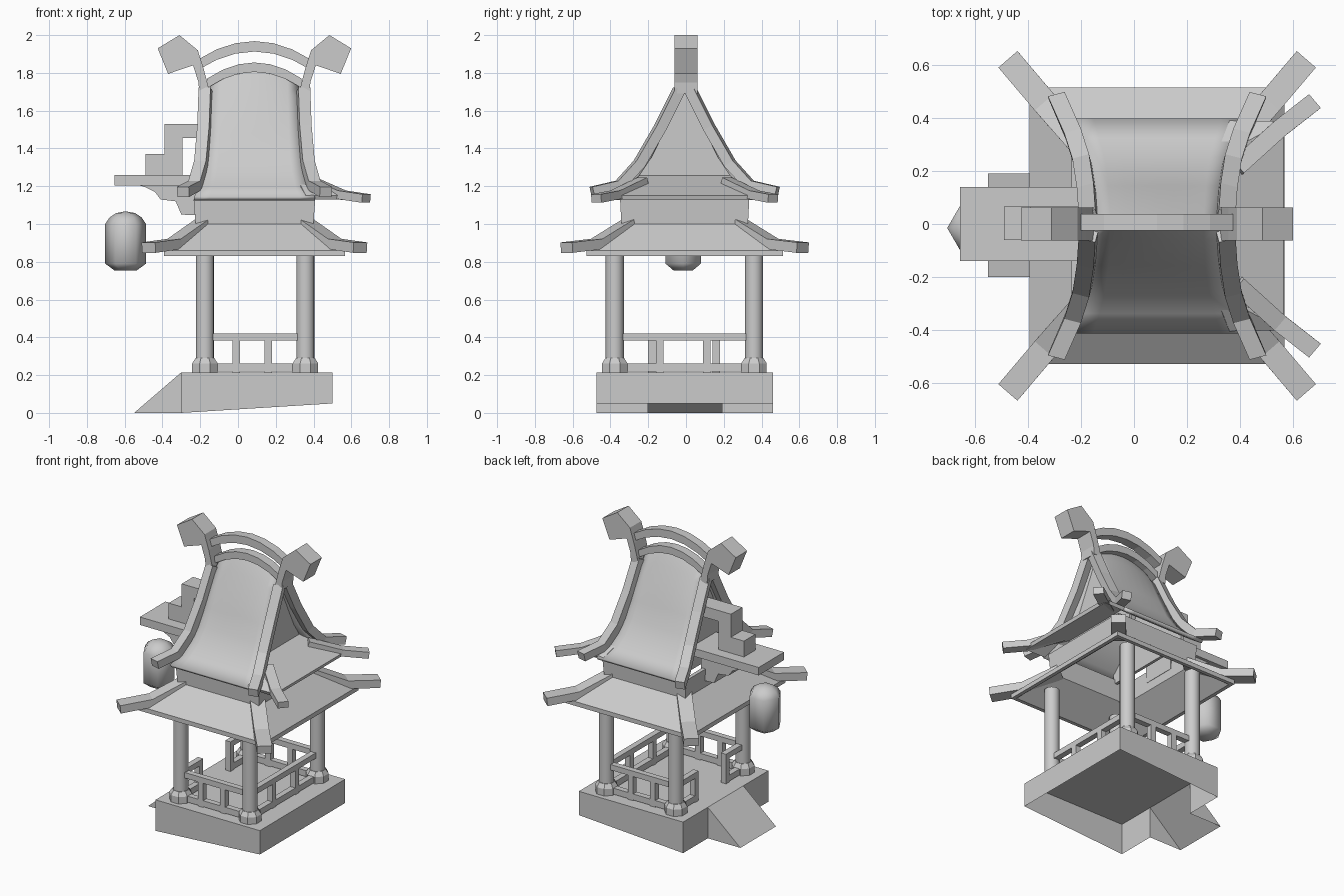
import bpy, bmesh, math
from mathutils import Vector

if "Cube" in bpy.data.objects:
    bpy.data.objects.remove(bpy.data.objects["Cube"])

CX, CY = 0.087, -0.007          # centre of the pavilion itself
SIGNS = (-1, 1)

stone = bpy.data.materials.new("plain_grey")
stone.use_nodes = True
stone.diffuse_color = (0.6, 0.6, 0.6, 1)
stone.node_tree.nodes["Principled BSDF"].inputs["Base Color"].default_value = (0.6, 0.6, 0.6, 1)


def add(name, verts, faces, smooth=False):
    mesh = bpy.data.meshes.new(name)
    mesh.from_pydata([tuple(v) for v in verts], [], faces)
    bm = bmesh.new()
    bm.from_mesh(mesh)
    bmesh.ops.recalc_face_normals(bm, faces=bm.faces)
    bm.to_mesh(mesh)
    bm.free()
    mesh.materials.append(stone)
    obj = bpy.data.objects.new(name, mesh)
    bpy.context.scene.collection.objects.link(obj)
    if smooth:
        bpy.ops.object.select_all(action='DESELECT')
        obj.select_set(True)
        bpy.context.view_layer.objects.active = obj
        bpy.ops.object.shade_smooth_by_angle(angle=math.radians(65))
    return obj


def loft(name, rings, closed=False, smooth=False):
    """Skin equal-sized rings; cap the ends unless the loft is closed."""
    n, m = len(rings[0]), len(rings)
    faces = []
    for i in range(m if closed else m - 1):
        a, b = i * n, (i + 1) % m * n
        faces += [(a + j, a + (j + 1) % n, b + (j + 1) % n, b + j) for j in range(n)]
    if not closed:
        faces += [tuple(range(n))[::-1], tuple(range((m - 1) * n, m * n))]
    return add(name, [v for r in rings for v in r], faces, smooth)


def box(name, x0, x1, y0, y1, z0, z1):
    ring = lambda z: [(x0, y0, z), (x1, y0, z), (x1, y1, z), (x0, y1, z)]
    return loft(name, [ring(z0), ring(z1)])


def turned(name, x, y, profile, sides, smooth=False, turn=0.0):
    rings = [[(x + r * math.cos(2 * math.pi * (k + turn) / sides),
               y + r * math.sin(2 * math.pi * (k + turn) / sides), z)
              for k in range(sides)] for r, z in profile]
    return loft(name, rings, smooth=smooth)


def extrude_y(name, outline, y0, y1):
    return loft(name, [[(x, y, z) for x, z in outline] for y in (y0, y1)])


def beam(name, path, w, h):
    """Rectangular bar along a path, kept level from side to side."""
    pts = [Vector(p) for p in path]
    run = pts[-1] - pts[0]
    side = Vector((-run.y, run.x, 0)).normalized()
    rings = []
    for i, p in enumerate(pts):
        t = (pts[min(i + 1, len(pts) - 1)] - pts[max(i - 1, 0)]).normalized()
        up = t.cross(side).normalized()
        rings.append([p + side * a * w / 2 + up * b * h / 2
                      for a, b in ((-1, -1), (1, -1), (1, 1), (-1, 1))])
    return loft(name, rings)


def corner(path, sx, sy):
    return [(CX + sx * x, CY + sy * y, z) for x, y, z in path]


# Plinth, open below, with a ramp at the entrance side
L, R, F, B, TOP = -0.3, 0.5, -0.475, 0.46, 0.215
RF, RB = -0.2, 0.19
add("plinth",
    [(L, F, TOP), (R, F, TOP), (R, B, TOP), (L, B, TOP),
     (L, F, 0), (R, F, 0.05), (R, B, 0.05), (L, B, 0),
     (L, RF, TOP), (L, RB, TOP), (L, RF, 0), (L, RB, 0)],
    [(0, 1, 2, 3, 9, 8), (0, 4, 5, 1), (1, 5, 6, 2), (2, 6, 7, 3),
     (0, 8, 10, 4), (9, 3, 7, 11)])
add("ramp",
    [(-0.55, RF, 0), (-0.55, RB, 0), (L, RF, TOP), (L, RB, TOP), (L, RF, 0), (L, RB, 0)],
    [(0, 2, 3, 1), (0, 4, 2), (1, 3, 5)])

# Columns with eight-sided feet
COL_X, COL_Y = (-0.175, 0.357), (-0.377, 0.36)
for x in COL_X:
    for y in COL_Y:
        turned("column", x, y, [(0.048, TOP), (0.048, 0.9)], 16, smooth=True)
        turned("column_foot", x, y, [(0.073, TOP), (0.073, 0.262), (0.054, 0.29)], 8, turn=0.5)

# Railings: three full sides, and two short pieces beside the entrance
T = 0.02
RAILS = ((0.22, 0.262), (0.382, 0.42))
for y in COL_Y:
    for z0, z1 in RAILS:
        box("rail", COL_X[0], COL_X[1], y - T, y + T, z0, z1)
    for x in (-0.01, 0.16):
        box("rail_post", x - T, x + T, y - T, y + T, TOP, 0.39)
x = COL_X[1]
for z0, z1 in RAILS:
    box("rail", x - T, x + T, COL_Y[0], COL_Y[1], z0, z1)
for y in (-0.14, 0.11):
    box("rail_post", x - T, x + T, y - T, y + T, TOP, 0.39)
x = COL_X[0]
for y0, y1 in ((COL_Y[0], -0.16), (0.14, COL_Y[1])):
    for z0, z1 in RAILS:
        box("entrance_rail", x - T, x + T, y0, y1, z0, z1)
for y in (-0.18, 0.16):
    box("entrance_post", x - T, x + T, y - T, y + T, TOP, 0.42)

# Lower roof skirt and the wall band above it, as one hollow shell
shell = [(0.48, 0.52, 0.83), (0.48, 0.52, 0.86), (0.312, 0.335, 1.0), (0.322, 0.342, 1.13),
         (0.295, 0.315, 1.13), (0.285, 0.31, 0.98), (0.455, 0.495, 0.83)]
loft("lower_roof", [[(CX + a * hx, CY + b * hy, z)
                     for a, b in ((-1, -1), (1, -1), (1, 1), (-1, 1))]
                    for hx, hy, z in shell], closed=True)
for sx in SIGNS:
    for sy in SIGNS:
        beam("lower_hip_beam", corner([(0.27, 0.29, 1.0), (0.42, 0.46, 0.895),
                                       (0.56, 0.625, 0.875)], sx, sy), 0.095, 0.055)

# Main roof sheet: sweeping profile of (y, z, half width), arched along the ridge
half = [(0.05, 1.66, 0.235), (0.15, 1.46, 0.243), (0.2, 1.36, 0.252), (0.26, 1.27, 0.265),
        (0.33, 1.195, 0.29), (0.405, 1.145, 0.32)]
profile = [(-y, z, w) for y, z, w in reversed(half)] + [(0, 1.73, 0.235)] + half
SEG = 8
verts, faces = [], []
for y, z, w in profile:
    lift = 0.075 * max(0, (z - 1.36) / 0.37)
    for k in range(SEG + 1):
        t = 2 * k / SEG - 1
        verts.append((CX + w * t, CY + y, z + lift * (1 - t * t)))
for i in range(len(profile) - 1):
    for k in range(SEG):
        a = i * (SEG + 1) + k
        faces.append((a, a + 1, a + SEG + 2, a + SEG + 1))
roof = add("main_roof", verts, faces, smooth=True)
if sum(p.normal.z for p in roof.data.polygons) < 0:
    roof.data.flip_normals()
thick = roof.modifiers.new("thickness", 'SOLIDIFY')
thick.thickness = 0.025
thick.offset = -1

# Gable ends
gable = [(y, z - 0.015) for y, z, w in profile if abs(y) < 0.35]
for sx in SIGNS:
    loft("gable", [[(CX + sx * gx, CY + y, z) for y, z in gable + [(0.33, 1.1), (-0.33, 1.1)]]
                   for gx in (0.2, 0.22)])

# Edge beams down the roof, and the flared horns at the ridge ends
edge = [(0.258, 0.03, 1.71), (0.265, 0.13, 1.51), (0.282, 0.24, 1.32),
        (0.315, 0.345, 1.205), (0.378, 0.49, 1.17)]
horn = [(0.512, 1.93), (0.397, 2.0), (0.3, 1.92), (0.268, 1.82), (0.235, 1.69),
        (0.292, 1.69), (0.296, 1.75), (0.325, 1.84), (0.457, 1.795)]
for sx in SIGNS:
    for sy in SIGNS:
        beam("roof_edge_beam", corner(edge, sx, sy), 0.065, 0.055)
    extrude_y("ridge_horn", [(CX + sx * x, z) for x, z in horn], -0.062, 0.062)


# Two arched ridge bars
def arch(name, hw, z_end, rise, depth):
    ts = [k / 3 - 1 for k in range(7)]
    top = [(CX + hw * t, z_end + rise * (1 - t * t)) for t in ts]
    extrude_y(name, top + [(x, z - depth) for x, z in reversed(top)], -0.025, 0.037)


arch("upper_ridge_arch", 0.3, 1.87, 0.098, 0.055)
arch("lower_ridge_arch", 0.25, 1.77, 0.085, 0.05)

# Small hipped eave below the gable on the left
eave = add("gable_eave",
           [(0.3, CY - 0.25, 1.245), (0.3, CY + 0.25, 1.245),
            (0.56, CY + 0.39, 1.14), (0.56, CY - 0.39, 1.14),
            (0.36, CY + 0.39, 1.14), (0.36, CY - 0.39, 1.14)],
           [(3, 2, 1, 0), (1, 2, 4), (0, 5, 3)])
thick = eave.modifiers.new("thickness", 'SOLIDIFY')
thick.thickness = 0.025
thick.offset = 0
for sy in SIGNS:
    beam("eave_hip_beam", corner([(0.3, 0.22, 1.225), (0.46, 0.365, 1.155),
                                  (0.592, 0.468, 1.135)], 1, sy), 0.068, 0.045)

# Balcony with a scrolled bracket under it
box("balcony", -0.655, -0.13, -0.14, 0.14, 1.205, 1.26)
extrude_y("balcony_bracket",
          [(-0.54, 1.21), (-0.49, 1.195), (-0.44, 1.17), (-0.41, 1.13), (-0.33, 1.12),
           (-0.3, 1.05), (-0.2, 1.045), (-0.2, 1.21)], -0.12, 0.12)

# Stepped flue on the balcony, elbowed into the roof
extrude_y("stepped_flue",
          [(-0.49, 1.255), (-0.49, 1.37), (-0.39, 1.37), (-0.39, 1.53), (-0.13, 1.53),
           (-0.13, 1.455), (-0.295, 1.455), (-0.295, 1.255)], -0.06, 0.065)

# Hanging lantern
turned("lantern", -0.595, -0.015,
       [(0.06, 0.755), (0.108, 0.79), (0.108, 1.0), (0.085, 1.035), (0.05, 1.058), (0.012, 1.065)],
       6, smooth=True)
